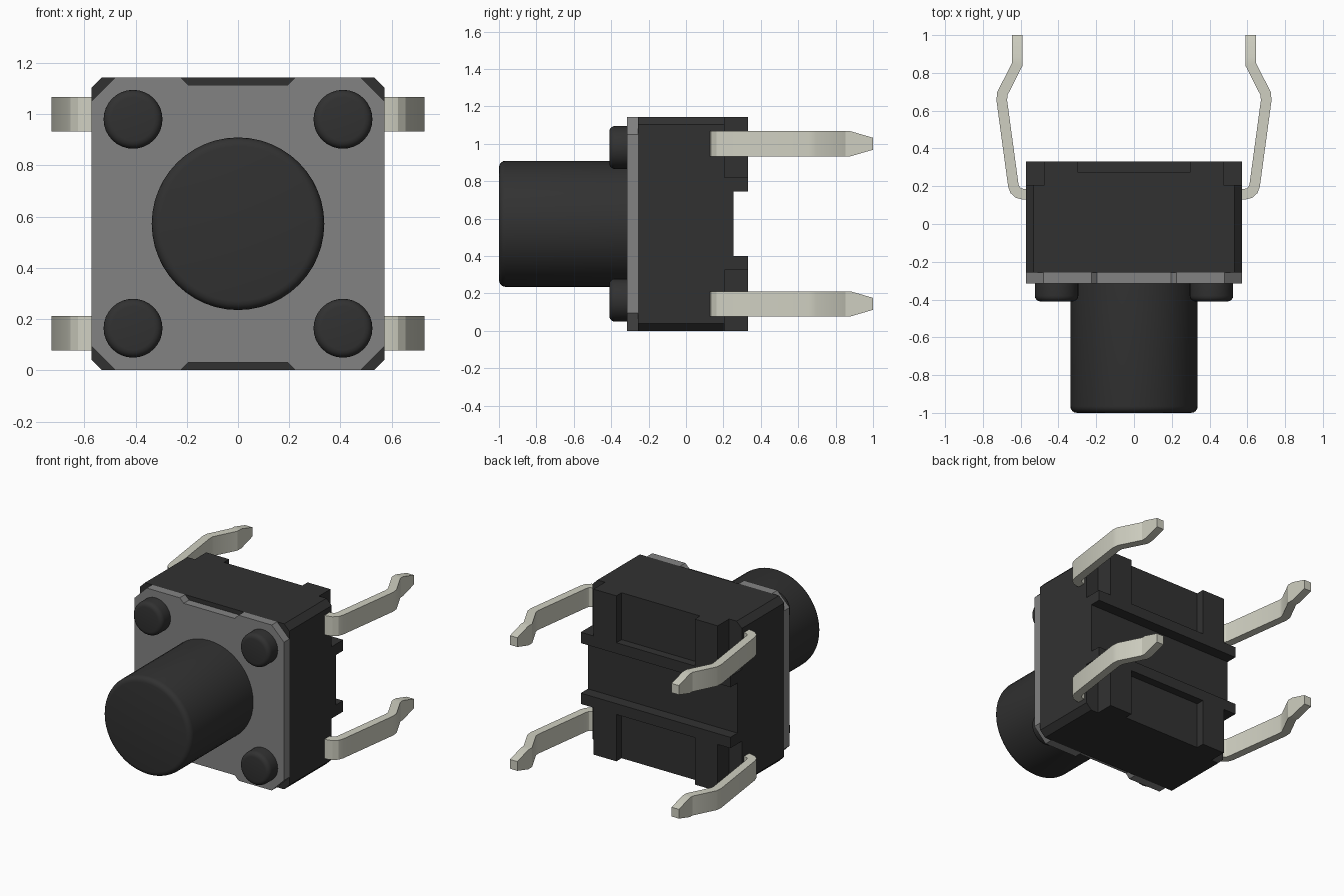
import bpy, bmesh, math
from mathutils import Vector, Matrix

cube = bpy.data.objects.get("Cube")
if cube:
    bpy.data.objects.remove(cube, do_unlink=True)


def material(name, rgb):
    m = bpy.data.materials.new(name)
    m.diffuse_color = (*rgb, 1)
    m.use_nodes = True
    bsdf = next(n for n in m.node_tree.nodes if n.type == 'BSDF_PRINCIPLED')
    bsdf.inputs["Base Color"].default_value = (*rgb, 1)
    return m


BLACK = material("black plastic", (0.031, 0.031, 0.031))
GREY = material("grey cover", (0.226, 0.226, 0.226))
METAL = material("pale metal", (0.624, 0.624, 0.533))
MID = 0.5725          # height of the centre axis
W = 0.572             # half width of the square housing


def finish(bm, name, mat):
    bmesh.ops.recalc_face_normals(bm, faces=bm.faces[:])
    me = bpy.data.meshes.new(name)
    bm.to_mesh(me)
    bm.free()
    ob = bpy.data.objects.new(name, me)
    bpy.context.collection.objects.link(ob)
    me.materials.append(mat)
    return ob


def select(ob):
    bpy.ops.object.select_all(action='DESELECT')
    ob.select_set(True)
    bpy.context.view_layer.objects.active = ob


def prism(name, outline, y0, y1, mat):
    """Extrude an outline, given as (x, z from the centre axis), along y."""
    bm = bmesh.new()
    face = bm.faces.new([bm.verts.new((x, y0, MID + z)) for x, z in outline])
    new = bmesh.ops.extrude_face_region(bm, geom=[face])["geom"]
    verts = [v for v in new if isinstance(v, bmesh.types.BMVert)]
    bmesh.ops.translate(bm, verts=verts, vec=(0, y1 - y0, 0))
    return finish(bm, name, mat)


def add_box(bm, x0, x1, y0, y1, z0, z1):
    size = Matrix.Diagonal((x1 - x0, y1 - y0, z1 - z0, 1))
    mid = Matrix.Translation(((x0 + x1) / 2, (y0 + y1) / 2, (z0 + z1) / 2))
    bmesh.ops.create_cube(bm, size=1, matrix=mid @ size)


def round_peg(name, x, z, radius, y0, y1, bevel, sides):
    bm = bmesh.new()
    m = Matrix.Translation((x, (y0 + y1) / 2, z)) @ Matrix.Rotation(math.pi / 2, 4, 'X')
    bmesh.ops.create_cone(bm, cap_ends=True, segments=sides, radius1=radius,
                          radius2=radius, depth=y1 - y0, matrix=m)
    rim = [e for e in bm.edges if all(abs(v.co.y - y0) < 1e-4 for v in e.verts)]
    bmesh.ops.bevel(bm, geom=rim, offset=bevel, segments=4, profile=0.5, affect='EDGES')
    ob = finish(bm, name, BLACK)
    select(ob)
    bpy.ops.object.shade_smooth_by_angle(angle=math.radians(35))


# Housing: chamfered block with channel and recesses cut into the back
c = W - 0.04
housing = prism("housing", [(W, -c), (W, c), (c, W), (-c, W),
                            (-W, c), (-W, -c), (-c, -W), (c, -W)], -0.256, 0.332, BLACK)
bm = bmesh.new()
add_box(bm, -1, 1, 0.255, 1, MID - 0.173, MID + 0.173)
for z0, z1 in ((-1, MID - 0.248), (MID + 0.248, 2)):
    add_box(bm, -0.3, 0.3, 0.275, 1, z0, z1)
    add_box(bm, 0.475, 1, 0.207, 1, z0, z1)
    add_box(bm, -1, -0.475, 0.207, 1, z0, z1)
cutter = finish(bm, "back_cutter", BLACK)
cutter.hide_render = True
mod = housing.modifiers.new("back cuts", 'BOOLEAN')
mod.operation = 'DIFFERENCE'
mod.solver = 'EXACT'
mod.object = cutter
select(housing)
bpy.ops.object.modifier_apply(modifier=mod.name)
bpy.data.objects.remove(cutter, do_unlink=True)

# Cover plate with cut corners and a shallow notch at top and bottom
half = [(W, -0.478), (W, 0.478), (0.478, W), (0.225, W), (0.195, W - 0.03),
        (-0.195, W - 0.03), (-0.225, W), (-0.478, W), (-W, 0.478), (-W, -0.478)]
bottom = [(-0.478, -W), (-0.225, -W), (-0.195, 0.03 - W),
          (0.195, 0.03 - W), (0.225, -W), (0.478, -W)]
prism("cover_plate", half + bottom, -0.315, -0.256, GREY)

# Plunger and four corner pegs
round_peg("plunger", 0, MID, 0.337, -1.0, -0.3, 0.035, 48)
for sx, side in ((1, "left"), (-1, "right")):
    for sz, level in ((1, "upper"), (-1, "lower")):
        round_peg(f"{level}_{side}_peg", sx * 0.41, MID + sz * 0.408,
                  0.115, -0.41, -0.3, 0.03, 32)

# Bent pins: a flat strip swept along a path, with a tapered tip
PATH = [(0.5, 0.157), (0.585, 0.157), (0.612, 0.164), (0.63, 0.18), (0.639, 0.205),
        (0.7, 0.655), (0.697, 0.69), (0.618, 0.845), (0.618, 0.88), (0.618, 1.0)]


def pin(name, sx, z):
    pts = [Vector(p) for p in PATH]
    bm = bmesh.new()
    rings = []
    for i, p in enumerate(pts):
        a = (p - pts[max(i - 1, 0)]).normalized()
        b = (pts[min(i + 1, len(pts) - 1)] - p).normalized()
        t = (a + b).normalized()
        n = Vector((t.y, -t.x)) * 0.028 / max(t.dot(a), t.dot(b))
        if i in (0, len(pts) - 1):
            n = Vector((t.y, -t.x)) * 0.028
        h = 0.032 if i == len(pts) - 1 else 0.067
        rings.append([bm.verts.new((sx * (p.x + s * n.x), p.y + s * n.y, z + k * h))
                      for s, k in ((1, -1), (1, 1), (-1, 1), (-1, -1))])
    for r, q in zip(rings, rings[1:]):
        for j in range(4):
            bm.faces.new((r[j], r[(j + 1) % 4], q[(j + 1) % 4], q[j]))
    bm.faces.new(rings[0])
    bm.faces.new(rings[-1])
    ob = finish(bm, name, METAL)
    select(ob)
    bpy.ops.object.shade_smooth_by_angle(angle=math.radians(26))


for sx, side in ((1, "left"), (-1, "right")):
    for sz, level in ((1, "upper"), (-1, "lower")):
        pin(f"{level}_{side}_pin", sx, MID + sz * 0.428)
